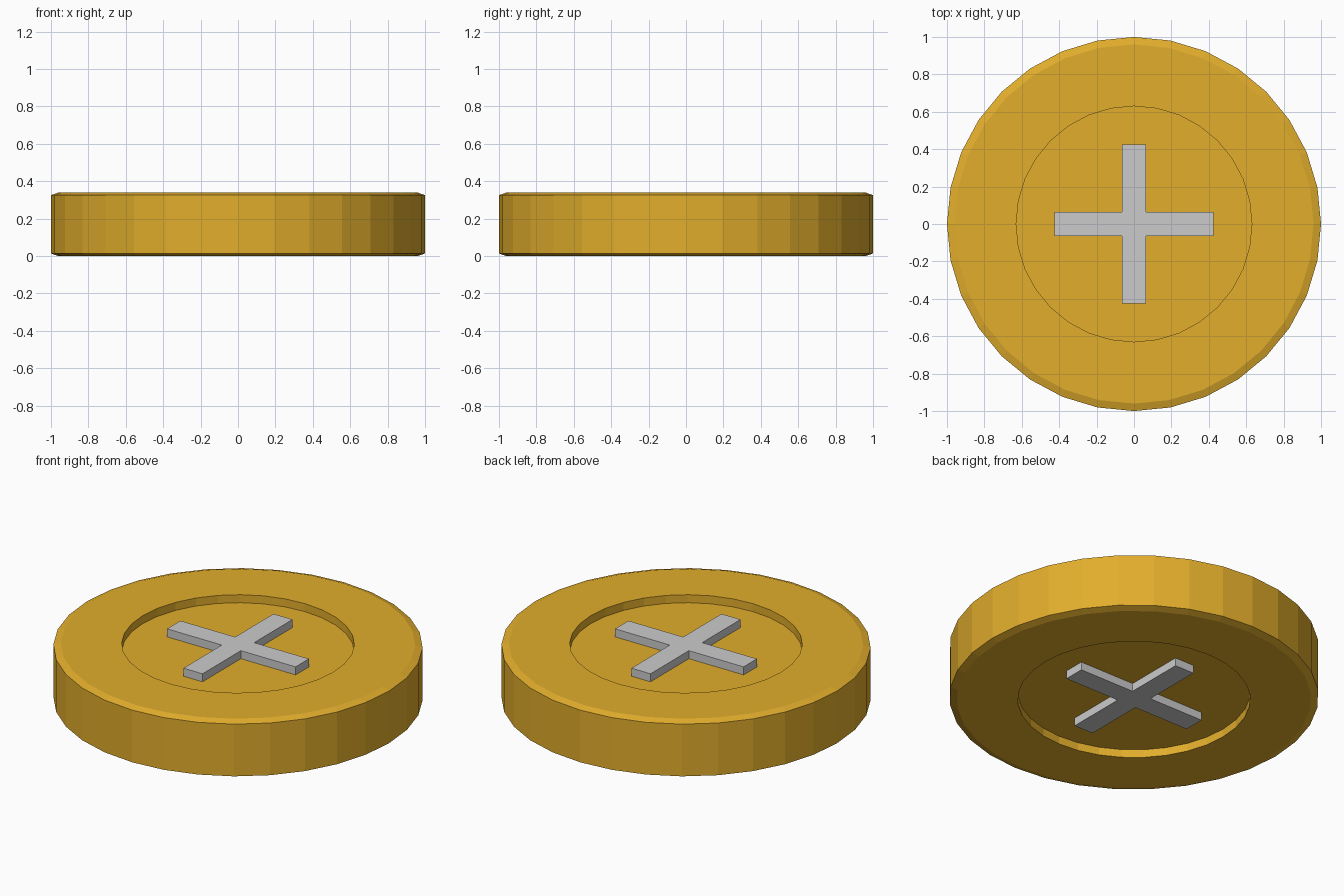
import bpy, bmesh
from math import pi, sin, cos

if "Cube" in bpy.data.objects:
    bpy.data.objects.remove(bpy.data.objects["Cube"])

H = 0.34        # total thickness
DEPTH = 0.048   # recess depth
SIDES = 32


def make_object(name, bm, color=None):
    bmesh.ops.recalc_face_normals(bm, faces=bm.faces)
    mesh = bpy.data.meshes.new(name)
    bm.to_mesh(mesh)
    bm.free()
    obj = bpy.data.objects.new(name, mesh)
    bpy.context.collection.objects.link(obj)
    if color:
        mat = bpy.data.materials.new(name + "_material")
        mat.diffuse_color = color
        mat.use_nodes = True
        mat.node_tree.nodes["Principled BSDF"].inputs["Base Color"].default_value = mat.diffuse_color
        mesh.materials.append(mat)
    return obj


# Disc: lathed profile with chamfered rim and a round recess on both faces
upper = [(0.63, H - DEPTH), (0.63, H), (0.96, H), (1.0, H - 0.014)]
profile = upper + [(r, H - z) for r, z in reversed(upper)]
bm = bmesh.new()
rings = [[bm.verts.new((r * cos(2 * pi * i / SIDES), r * sin(2 * pi * i / SIDES), z))
          for i in range(SIDES)] for r, z in profile]
for a, b in zip(rings, rings[1:]):
    for i in range(SIDES):
        j = (i + 1) % SIDES
        bm.faces.new((a[i], a[j], b[j], b[i]))
bm.faces.new(rings[0])
bm.faces.new(rings[-1])
make_object("disc", bm, (0.76, 0.42, 0.025, 1))


# Raised crosses sitting on each recess floor, flush with the rim
def cross(name, z0, z1):
    L, w = 0.425, 0.063
    quarter = [(L, -w), (L, w), (w, w)]
    pts = []
    for _ in range(4):
        pts += quarter
        quarter = [(-y, x) for x, y in quarter]
    bm = bmesh.new()
    face = bm.faces.new([bm.verts.new((x, y, z0)) for x, y in pts])
    ext = bmesh.ops.extrude_face_region(bm, geom=[face], use_keep_orig=True)
    verts = [g for g in ext["geom"] if isinstance(g, bmesh.types.BMVert)]
    bmesh.ops.translate(bm, verts=verts, vec=(0, 0, z1 - z0))
    make_object(name, bm)


cross("top_cross", H - DEPTH, H)
cross("bottom_cross", 0, DEPTH)
